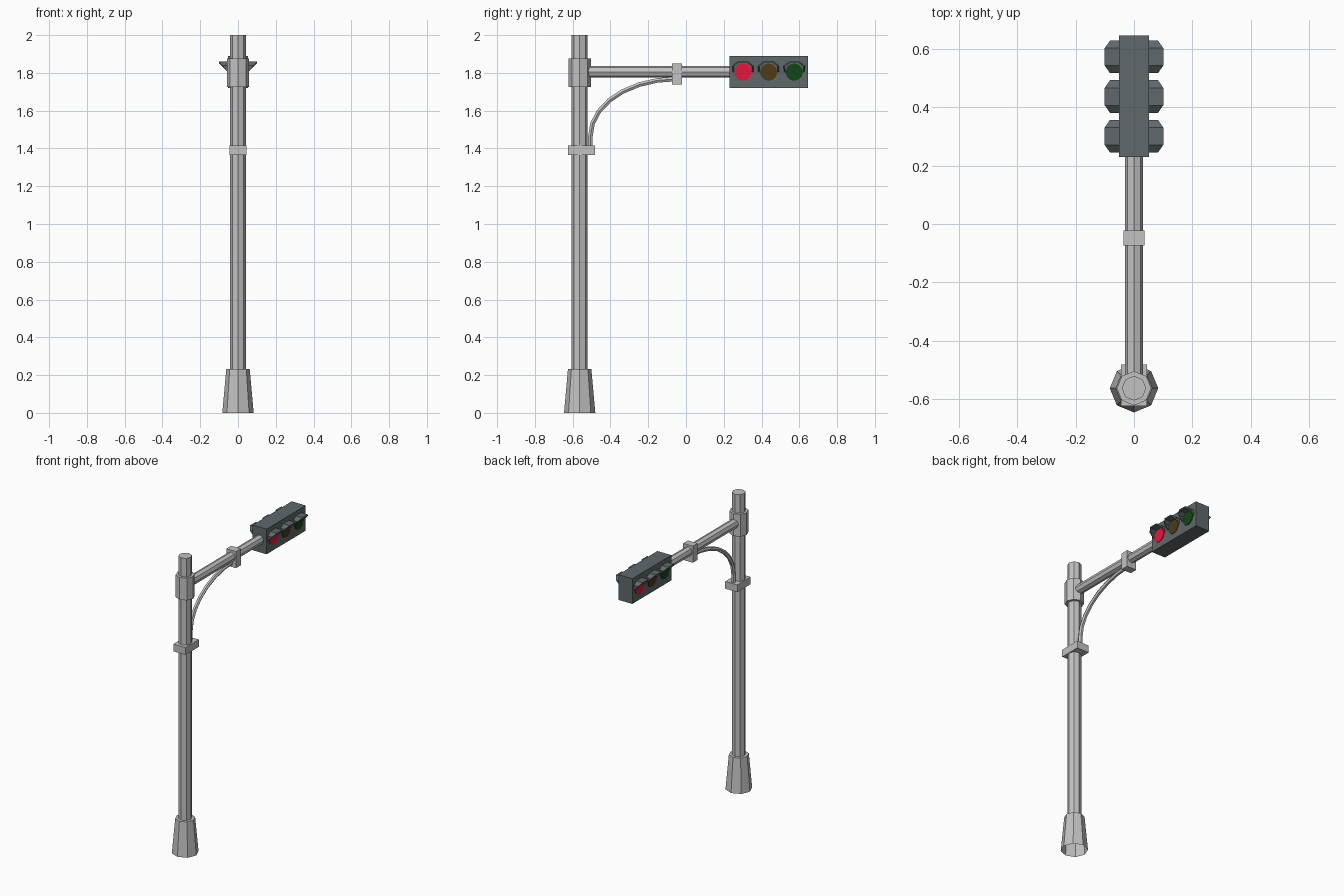
import bpy, bmesh, math
from mathutils import Vector, Matrix

if "Cube" in bpy.data.objects:
    bpy.data.objects.remove(bpy.data.objects["Cube"])


def material(name, rgb):
    m = bpy.data.materials.new(name)
    m.diffuse_color = (*rgb, 1)
    m.use_nodes = True
    m.node_tree.nodes["Principled BSDF"].inputs["Base Color"].default_value = m.diffuse_color
    return m


METAL = material("light grey metal", (0.54, 0.54, 0.54))
HOUSING = material("dark slate", (0.115, 0.14, 0.148))
RED = material("lit red", (0.80, 0.008, 0.045))
AMBER = material("dark amber", (0.075, 0.046, 0.008))
GREEN = material("dark green", (0.006, 0.062, 0.009))


def finish(name, bm, mat):
    bmesh.ops.recalc_face_normals(bm, faces=bm.faces)
    me = bpy.data.meshes.new(name)
    bm.to_mesh(me)
    bm.free()
    me.materials.append(mat)
    ob = bpy.data.objects.new(name, me)
    bpy.context.collection.objects.link(ob)
    return ob


def box(name, lo, hi, mat):
    bm = bmesh.new()
    lo, hi = Vector(lo), Vector(hi)
    bmesh.ops.create_cube(bm, size=1, matrix=Matrix.Translation((lo + hi) / 2)
                          @ Matrix.Diagonal((*(hi - lo), 1)))
    return finish(name, bm, mat)


def prism(name, a, b, r1, r2, mat, sides=8, open_start=False):
    """Tapered prism from a to b, with a corner on each axis."""
    a, b = Vector(a), Vector(b)
    d = b - a
    bm = bmesh.new()
    bmesh.ops.create_cone(bm, cap_ends=True, segments=sides, radius1=r1, radius2=r2, depth=d.length)
    if open_start:
        bm.faces.ensure_lookup_table()
        bottom = min(bm.faces, key=lambda f: f.calc_center_median().z)
        bmesh.ops.delete(bm, geom=[bottom], context='FACES_ONLY')
    rot = d.to_track_quat('Z', 'Y').to_matrix().to_4x4()
    bm.transform(Matrix.Translation((a + b) / 2) @ rot)
    return finish(name, bm, mat)


# Post, flared hollow foot and collar
PY = -0.563
prism("post", (0, PY, 0.2), (0, PY, 2.0), 0.042, 0.042, METAL)
prism("post_foot", (0, PY, 0), (0, PY, 0.232), 0.083, 0.062, METAL, open_start=True)
prism("arm_collar", (0, PY, 1.725), (0, PY, 1.875), 0.059, 0.059, METAL)
box("post_clamp", (-0.045, -0.624, 1.366), (0.045, -0.482, 1.415), METAL)

# Horizontal arm and its clamp
prism("arm", (0, PY, 1.806), (0, 0.25, 1.806), 0.031, 0.031, METAL)
box("arm_clamp", (-0.036, -0.073, 1.738), (0.036, -0.022, 1.85), METAL)

# Curved brace: a quarter ellipse swept with a small section
curve = bpy.data.curves.new("brace_path", 'CURVE')
curve.dimensions = '3D'
curve.bevel_depth = 0.014
curve.bevel_resolution = 1
path = [(-0.506, 1.40)]
for i in range(8):
    t = math.radians(90 * i / 7)
    path.append((-0.05 - 0.456 * math.cos(t), 1.465 + 0.303 * math.sin(t)))
sp = curve.splines.new('POLY')
sp.points.add(len(path) - 1)
for p, (y, z) in zip(sp.points, path):
    p.co = (0, y, z, 1)
tmp = bpy.data.objects.new("brace_path", curve)
bpy.context.collection.objects.link(tmp)
me = bpy.data.meshes.new_from_object(tmp.evaluated_get(bpy.context.evaluated_depsgraph_get()))
bpy.data.objects.remove(tmp)
me.materials.clear()
me.materials.append(METAL)
for p in me.polygons:
    p.use_smooth = False
bpy.context.collection.objects.link(bpy.data.objects.new("curved_brace", me))

# Signal housing
box("signal_housing", (-0.052, 0.23, 1.72), (0.052, 0.647, 1.89), HOUSING)


def visor(name, s, y, z):
    """Half hood whose front is cut on a slant, longest at the top."""
    prof = [(-0.055, 0.0), (-0.056, 0.034), (-0.03, 0.055)]
    prof += [(-u, v) for u, v in reversed(prof)]
    bm = bmesh.new()
    rows = []
    for k in (1.0, 0.86):           # outer and inner skins
        wall = [bm.verts.new((s * 0.05, y + u * k, z + v * k)) for u, v in prof]
        rim = [bm.verts.new((s * (0.053 + v * 0.86), y + u * k, z + v * k)) for u, v in prof]
        rows += [wall, rim]
    ow, orim, iw, irim = rows
    for a, b in ((ow, orim), (orim, irim), (irim, iw), (iw, ow)):
        for i in range(len(prof) - 1):
            bm.faces.new((a[i], a[i + 1], b[i + 1], b[i]))
    for i in (0, -1):
        bm.faces.new((ow[i], orim[i], irim[i], iw[i]))
    finish(name, bm, HOUSING)


# Lamps and visors on both faces; red is on the viewer's left each time
LY, LZ = 0.437, 1.804
for s, side in ((1, "right"), (-1, "left")):
    for off, mat, colour in ((-0.136, RED, "red"), (0, AMBER, "amber"), (0.136, GREEN, "green")):
        y = LY + s * off
        prism(f"{colour}_lamp_{side}", (s * 0.048, y, LZ), (s * 0.056, y, LZ), 0.046, 0.046, mat, sides=12)
        visor(f"{colour}_visor_{side}", s, y, LZ)
